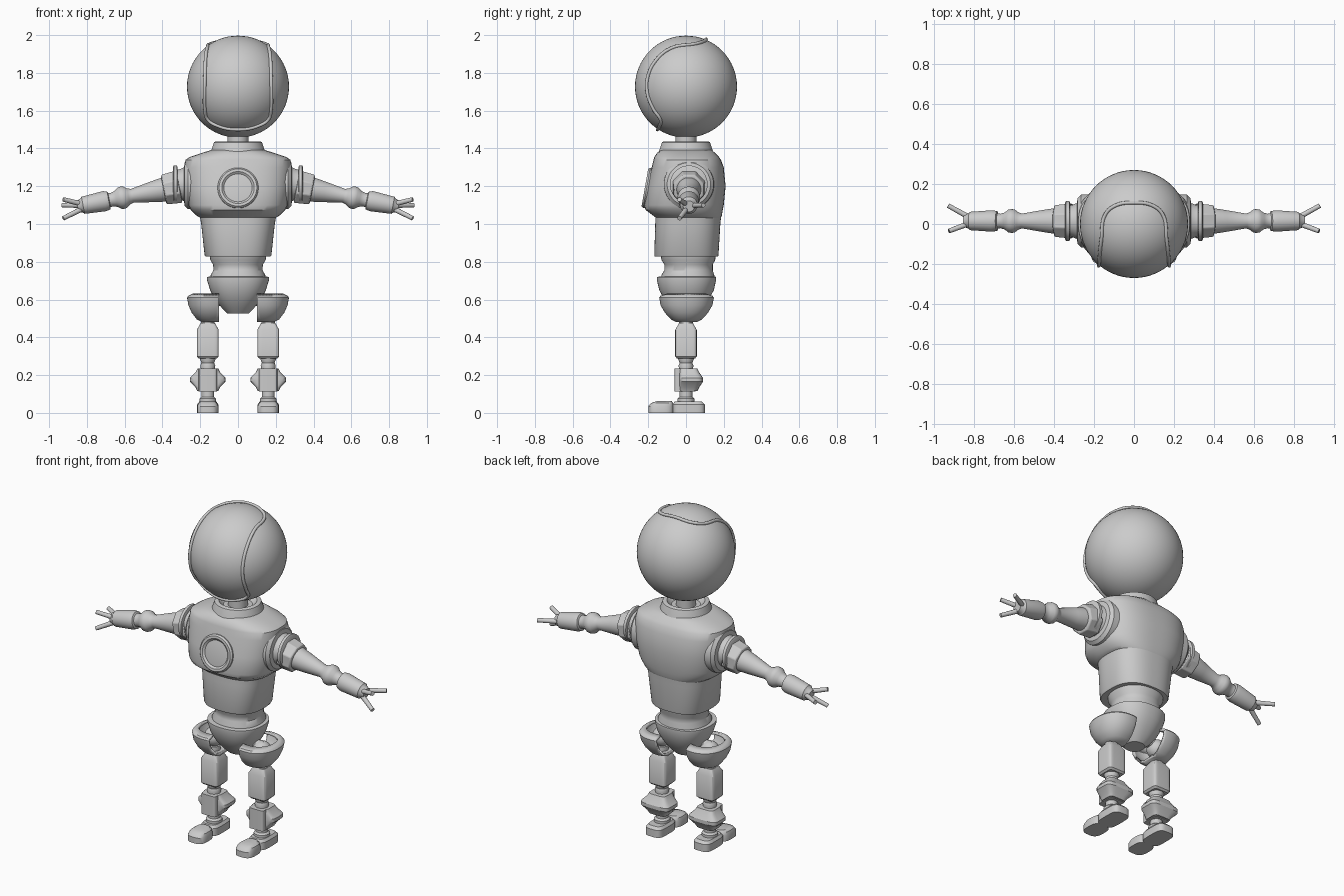
import bpy, bmesh
from math import sin, cos, pi, radians
from mathutils import Matrix, Vector

if "Cube" in bpy.data.objects:
    bpy.data.objects.remove(bpy.data.objects["Cube"])


def finish(name, bm, mirror=False, angle=35, bevel=0):
    bmesh.ops.recalc_face_normals(bm, faces=bm.faces)
    me = bpy.data.meshes.new(name)
    bm.to_mesh(me)
    bm.free()
    for p in me.polygons:
        p.use_smooth = True
    me.set_sharp_from_angle(angle=radians(angle))
    ob = bpy.data.objects.new(name, me)
    bpy.context.collection.objects.link(ob)
    if bevel:
        m = ob.modifiers.new("Bevel", 'BEVEL')
        m.width, m.segments = bevel, 2
    if mirror:
        ob.modifiers.new("Mirror", 'MIRROR')
    return ob


def skin(rings, caps=(True, True)):
    bm = bmesh.new()
    vs = [[bm.verts.new(p) for p in r] for r in rings]
    n = len(vs[0])
    for a, b in zip(vs, vs[1:]):
        for i in range(n):
            j = (i + 1) % n
            bm.faces.new((a[i], a[j], b[j], b[i]))
    if caps[0]:
        bm.faces.new(vs[0])
    if caps[1]:
        bm.faces.new(vs[-1])
    return bm


def power(v, e):
    return (1 if v >= 0 else -1) * abs(v) ** (2 / e)


def loft(sections, cx=0, e=2.5, n=48, caps=(True, True)):
    """Sections are (z, half width, front y, back y)."""
    rings = []
    for z, hw, f, b in sections:
        angles = [2 * pi * (i + 0.5) / n for i in range(n)]
        rings.append([(cx + hw * power(cos(a), e),
                       (f + b) / 2 + (b - f) / 2 * power(sin(a), e), z) for a in angles])
    return skin(rings, caps)


def lathe(profile, mat=Matrix(), n=32):
    """Profile is (height along axis, radius)."""
    return skin([[mat @ Vector((r * cos(2 * pi * (i + .5) / n), r * sin(2 * pi * (i + .5) / n), t))
                  for i in range(n)] for t, r in profile])


def ball(name, loc, r, mirror=False, seg=32):
    bm = bmesh.new()
    bmesh.ops.create_uvsphere(bm, u_segments=seg, v_segments=seg // 2, radius=r,
                              matrix=Matrix.Translation(loc))
    return finish(name, bm, mirror)


# Head and raised visor rim
head_c = Vector((0, 0, 1.727))
ball("head", head_c, 0.27, seg=64)
half = [(0, .11, .26), (.10, .095, .25), (.148, .05, .235), (.168, -.08, .21), (.178, -.16, .15),
        (.183, -.21, .06), (.185, -.215, -.03), (.182, -.18, -.12), (.165, -.14, -.18),
        (.11, -.145, -.215), (0, -.15, -.225)]
loop = half + [(-x, y, z) for x, y, z in half[-2:0:-1]]
cu = bpy.data.curves.new("visor_rim", 'CURVE')
cu.dimensions, cu.bevel_depth, cu.bevel_resolution = '3D', 0.009, 3
sp = cu.splines.new('BEZIER')
sp.bezier_points.add(len(loop) - 1)
for bp, p in zip(sp.bezier_points, loop):
    bp.co = head_c + Vector(p).normalized() * 0.273
    bp.handle_left_type = bp.handle_right_type = 'AUTO'
sp.use_cyclic_u = True
bpy.context.collection.objects.link(bpy.data.objects.new("visor_rim", cu))

# Neck and collar
finish("neck", lathe([(1.36, .055), (1.49, .055)]))
finish("collar", lathe([(1.36, .15), (1.39, .142), (1.432, .128), (1.436, .12),
                        (1.436, .105), (1.41, .08)], n=48))

# Torso with overhanging chest, waist and pelvis
finish("torso", loft([(.827, .172, -.165, .17), (.835, .177, -.168, .172), (1.0, .195, -.163, .182),
                      (1.06, .205, -.162, .188)], e=2.6, n=64))
finish("chest", loft([(1.03, .195, -.155, .184), (1.045, .22, -.175, .19), (1.075, .25, -.215, .195),
                      (1.10, .262, -.222, .20), (1.2, .279, -.205, .21), (1.30, .284, -.182, .20),
                      (1.34, .278, -.172, .185), (1.355, .255, -.168, .175), (1.38, .18, -.15, .15),
                      (1.392, .14, -.13, .135)], e=2.6, n=64))
finish("waist", loft([(.70, .145, -.13, .15), (.73, .145, -.13, .15), (.755, .13, -.115, .142),
                      (.785, .132, -.115, .142), (.81, .147, -.13, .155), (.84, .15, -.135, .157)], e=2.2))
finish("pelvis", loft([(.525, .055, -.05, .06), (.555, .085, -.08, .09), (.60, .122, -.115, .12),
                       (.65, .148, -.142, .148), (.705, .165, -.155, .16), (.72, .165, -.155, .16),
                       (.722, .14, -.13, .15)], e=2.3))

# Round chest emblem plate
plate = Matrix.Translation((0, -.200, 1.19)) @ Matrix.Rotation(radians(80), 4, 'X')
finish("chest_ring", lathe([(-.03, .108), (.008, .108), (.018, .100), (.018, .086),
                            (.008, .075), (.009, .070), (.010, .005)], plate, 48))

# Arms, sloping slightly down
arm = Matrix.Translation((.30, .015, 1.20)) @ Matrix.Rotation(radians(101), 4, 'Y')
side = Matrix.Translation((.25, .015, 1.21)) @ Matrix.Rotation(radians(90), 4, 'Y')
finish("shoulder_socket", lathe([(-.04, .135), (.015, .132), (.032, .115), (.036, .09),
                                 (.06, .08), (.09, .08)], side), True)
finish("arm", lathe([(0, .07), (.08, .067), (.16, .055), (.265, .037), (.285, .044), (.302, .057),
                     (.318, .060), (.334, .057), (.352, .043), (.375, .036), (.388, .038),
                     (.392, .049), (.415, .054), (.53, .046), (.538, .038), (.56, .03)], arm), True)
finish("shoulder_pad", lathe([(.01, .085), (.015, .094), (.09, .086), (.096, .078), (.096, .06)], arm, 8),
       True, 20, .005)
finish("shoulder_fin", lathe([(.07, .09), (.073, .10), (.09, .10), (.095, .09)], side), True)
for i, tip in enumerate([(.925, -.035, 1.03), (.93, .092, 1.10), (.925, -.035, 1.13)]):
    base = Vector((.825, .015, 1.097)).lerp(Vector((.825, tip[1], tip[2])), .25)
    d = Vector(tip) - base
    mat = Matrix.Translation(base) @ d.to_track_quat('Z', 'Y').to_matrix().to_4x4()
    finish("finger_%d" % i, lathe([(0, .014), (d.length, .012)], mat, 12), True)

# Hip bowls, cut open toward the pelvis
X = .16
bm = loft([(.48, .05, -.05, .055), (.495, .08, -.08, .085), (.53, .107, -.112, .117),
           (.57, .125, -.135, .14), (.61, .132, -.142, .148), (.62, .125, -.135, .14),
           (.632, .10, -.10, .105)], cx=.138, e=2.2, caps=(True, False))
bmesh.ops.bisect_plane(bm, geom=bm.verts[:] + bm.edges[:] + bm.faces[:],
                       plane_co=(.10, 0, 0), plane_no=(-1, 0, 0), clear_outer=True)
hip = finish("hip_bowl", bm, True)
so = hip.modifiers.new("Solidify", 'SOLIDIFY')
so.thickness = .015
ball("hip_ball", (X, 0, .57), .055, True)
finish("hip_pin", lathe([(.06, .03), (.17, .03)],
                        Matrix.Translation((0, 0, .595)) @ Matrix.Rotation(pi / 2, 4, 'Y'), 16), True)

# Legs: joint core, thigh block, ridged shin guard
finish("leg_core", lathe([(.05, .045), (.075, .045), (.085, .034), (.12, .034), (.22, .034),
                          (.25, .04), (.265, .034), (.285, .042), (.30, .042), (.52, .036)],
                         Matrix.Translation((X, 0, 0)), 24), True)
finish("thigh", loft([(.288, .048, -.048, .048), (.298, .058, -.057, .057), (.44, .058, -.057, .057),
                      (.475, .038, -.037, .037)], X, 7, 32), True)
finish("shin", loft([(.112, .048, -.06, .05), (.235, .048, -.06, .05)], X, 8, 32), True)
finish("shin_guard", loft([(.115, .055, -.035, .06), (.135, .065, -.035, .07), (.165, .095, -.035, .09),
                           (.185, .095, -.035, .09), (.215, .065, -.035, .07), (.235, .055, -.035, .06)],
                          X, 5, 24), True, 25)

# Feet: heel block and rounded toe
finish("heel", loft([(0, .056, -.07, .10), (.045, .056, -.07, .10), (.06, .045, -.06, .085)], X, 4, 32), True)
finish("toe", loft([(0, .056, -.2, -.065), (.035, .056, -.2, -.065), (.052, .050, -.185, -.068),
                    (.062, .035, -.155, -.075)], X, 3, 32), True)
